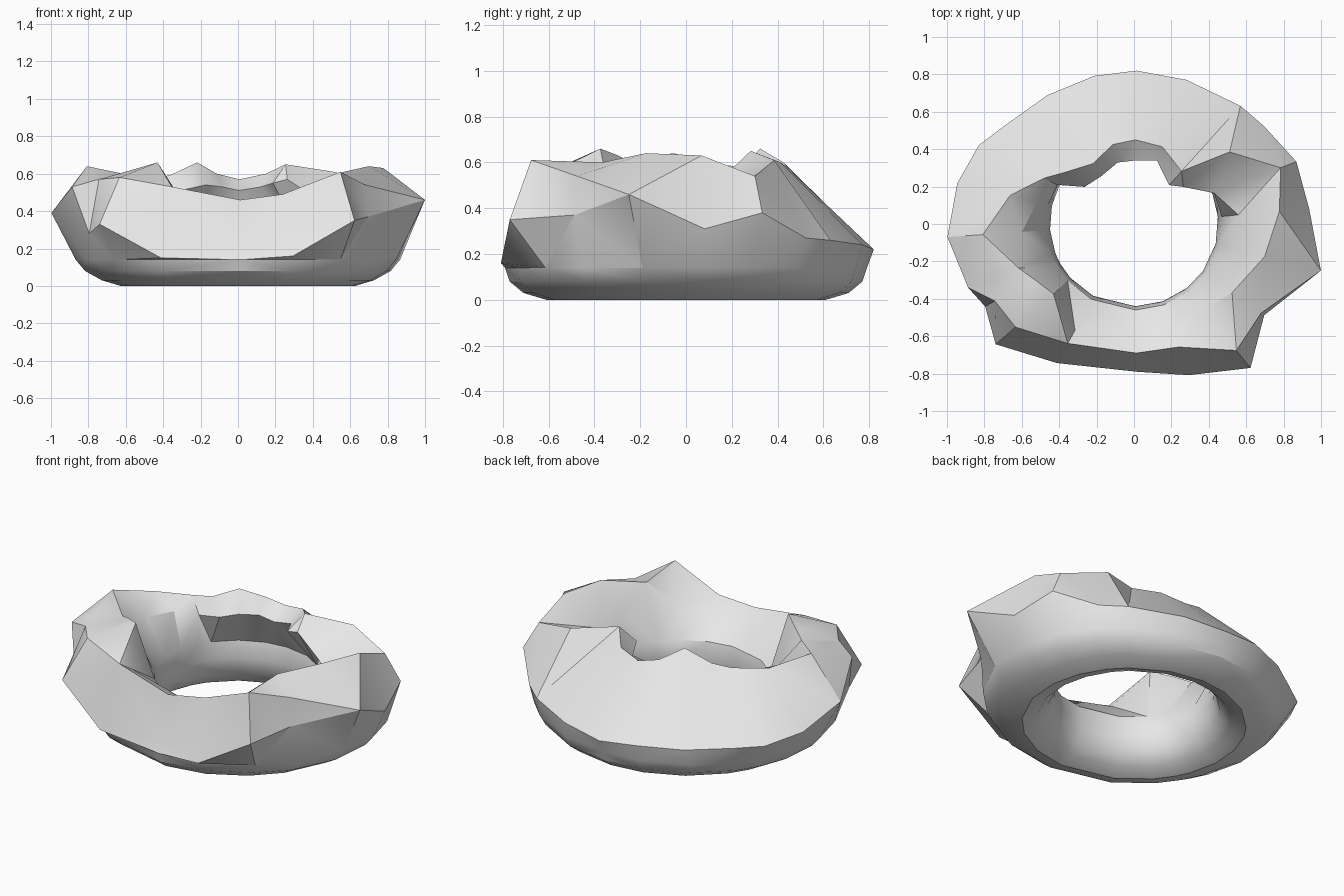
import bpy
import bmesh
from math import cos, sin, radians

# Remove the default object
cube = bpy.data.objects.get("Cube")
if cube:
    bpy.data.objects.remove(cube, do_unlink=True)


def make_material(name, color):
    material = bpy.data.materials.new(name)
    material.use_nodes = True
    material.diffuse_color = color
    shader = material.node_tree.nodes["Principled BSDF"]
    shader.inputs["Base Color"].default_value = color
    shader.inputs["Roughness"].default_value = 0.8
    return material


# Rugged upper body: angle in degrees, then radius and height (in hundredths)
# of the outer bulge, the crest and the inner lip
SECTIONS = [
    (5, 94, 31, 78, 63, 56, 47),
    (21, 93, 38, 84, 54, 46, 46),
    (37, 87, 27, 64, 61, 33, 57),
    (48, 85, 26, 38, 65, 28, 55),
    (70, 82, 24, 44, 60, 36, 53),
    (89, 82, 22, 45, 57, 34, 51),
    (105, 82, 24, 44, 60, 34, 53),
    (124, 83, 24, 39, 66, 31, 54),
    (143, 87, 25, 46, 59, 33, 52),
    (153, 93, 26, 54, 58, 46, 49),
    (167, 97, 30, 68, 59, 53, 52),
    (184, 100, 39, 81, 64, 60, 52),
    (201, 95, 53, 81, 60, 66, 60),
    (209, 91, 28, 85, 57, 61, 63),
    (221, 98, 33, 84, 58, 57, 66),
    (241, 85, 15, 73, 53, 65, 48),
    (271, 76, 20, 69, 46, 60, 42),
    (290, 86, 16, 70, 49, 60, 44),
    (309, 99, 35, 87, 61, 59, 47),
    (325, 85, 37, 83, 54, 64, 60),
    (346, 103, 46, 72, 64, 57, 47),
]

# Regular rounded underside: x radius, y radius, height, from the hole outward
UNDERSIDE = [
    (0.47, 0.46, 0.31),
    (0.45, 0.44, 0.21),
    (0.48, 0.47, 0.10),
    (0.54, 0.53, 0.03),
    (0.63, 0.61, 0.00),
    (0.73, 0.71, 0.03),
    (0.82, 0.77, 0.08),
    (0.87, 0.79, 0.14),
]


def section_points(angle, *values):
    c, s = cos(radians(angle)), sin(radians(angle))
    points = [(rx * c, ry * s, z) for rx, ry, z in UNDERSIDE]
    for radius, height in zip(values[::2], values[1::2]):
        points.append((radius * c / 100, radius * s / 100, height / 100))
    return points


def build_closed_ring(name, sections, material):
    bm = bmesh.new()
    loops = [[bm.verts.new(p) for p in section_points(*s)] for s in sections]
    count = len(loops[0])
    # Bridge each cross-section to the next, wrapping both ways
    for i, loop in enumerate(loops):
        following = loops[(i + 1) % len(loops)]
        for j in range(count):
            k = (j + 1) % count
            bm.faces.new((loop[j], loop[k], following[k], following[j]))
    bmesh.ops.triangulate(bm, faces=bm.faces[:], quad_method="SHORT_EDGE")
    bmesh.ops.recalc_face_normals(bm, faces=bm.faces[:])
    mesh = bpy.data.meshes.new(name)
    bm.to_mesh(mesh)
    bm.free()
    mesh.materials.append(material)
    ring = bpy.data.objects.new(name, mesh)
    bpy.context.collection.objects.link(ring)
    return ring


# Craggy ring with soft shading between its sharp creases
grey = make_material("stone grey", (0.8, 0.8, 0.8, 1.0))
ring = build_closed_ring("rock_ring", SECTIONS, grey)
bpy.ops.object.select_all(action="DESELECT")
ring.select_set(True)
bpy.context.view_layer.objects.active = ring
bpy.ops.object.shade_smooth_by_angle(angle=radians(32))
